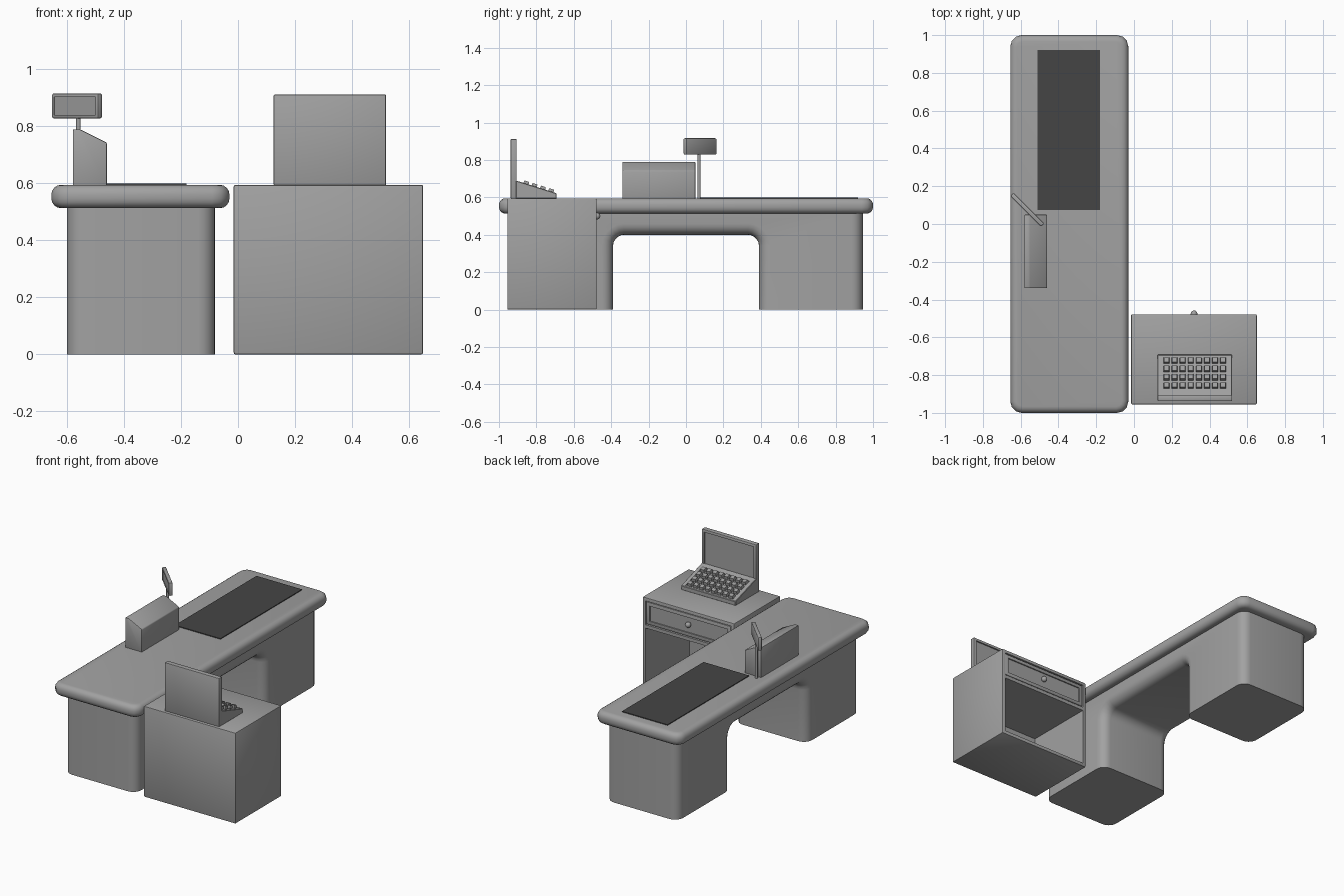
import bpy, bmesh, math
from mathutils import Vector, Matrix

if "Cube" in bpy.data.objects:
    bpy.data.objects.remove(bpy.data.objects["Cube"], do_unlink=True)


def material(name, value):
    m = bpy.data.materials.new(name)
    m.use_nodes = True
    m.diffuse_color = (value, value, value, 1)
    m.node_tree.nodes["Principled BSDF"].inputs["Base Color"].default_value = m.diffuse_color
    return m


GREY = material("mid_grey", 0.36)
DARK = material("belt_dark_grey", 0.06)


def finish(bm, name, mat=GREY):
    bmesh.ops.recalc_face_normals(bm, faces=bm.faces)
    mesh = bpy.data.meshes.new(name)
    bm.to_mesh(mesh)
    bm.free()
    ob = bpy.data.objects.new(name, mesh)
    bpy.context.collection.objects.link(ob)
    mesh.materials.append(mat)
    return ob


def bevel(bm, edges, width, segments):
    bmesh.ops.bevel(bm, geom=edges, offset=width, segments=segments,
                    profile=0.5, affect='EDGES', clamp_overlap=True)


def smooth(ob):
    bpy.ops.object.select_all(action='DESELECT')
    ob.select_set(True)
    bpy.context.view_layer.objects.active = ob
    bpy.ops.object.shade_smooth_by_angle(angle=math.radians(35))


def box_mesh(lo, hi):
    lo, hi = Vector(lo), Vector(hi)
    bm = bmesh.new()
    bmesh.ops.create_cube(bm, size=1, matrix=Matrix.Translation((lo + hi) / 2)
                          @ Matrix.Diagonal((*(hi - lo), 1)))
    return bm


def box(name, lo, hi, width=0.0, mat=GREY):
    bm = box_mesh(lo, hi)
    if width:
        bevel(bm, bm.edges[:], width, 2)
    return finish(bm, name, mat)


def prism(points, axis, start, end):
    """Extrude a 2D outline (a, z) along the x or y axis."""
    def place(a, z, d):
        return (d, a, z) if axis == 'x' else (a, d, z)
    bm = bmesh.new()
    face = bm.faces.new([bm.verts.new(place(a, z, start)) for a, z in points])
    out = bmesh.ops.extrude_face_region(bm, geom=[face])
    move = Vector(place(0, 0, end - start))
    for v in out["geom"]:
        if isinstance(v, bmesh.types.BMVert):
            v.co += move
    bmesh.ops.recalc_face_normals(bm, faces=bm.faces)
    return bm


def cut(ob, cutter):
    """Subtract a cutter from an object and discard it."""
    mod = ob.modifiers.new("recess", 'BOOLEAN')
    mod.operation, mod.solver, mod.object = 'DIFFERENCE', 'EXACT', cutter
    cutter.hide_render = True
    bpy.ops.object.select_all(action='DESELECT')
    bpy.context.view_layer.objects.active = ob
    bpy.ops.object.modifier_apply(modifier=mod.name)
    bpy.data.objects.remove(cutter, do_unlink=True)


# Counter top: rounded corners, then rounded rim
bm = box_mesh((-0.655, -1, 0.513), (-0.03, 1, 0.595))
bevel(bm, [e for e in bm.edges if abs(e.verts[0].co.z - e.verts[1].co.z) > 0.01], 0.06, 3)
bevel(bm, [e for e in bm.edges if abs(e.verts[0].co.z - e.verts[1].co.z) < 0.01], 0.034, 4)
smooth(finish(bm, "counter_top"))

# Counter base: one arched block with softened sides
half, spring, crown, r = 0.39, 0.34, 0.40, 0.06
arc = [(half - r + r * math.cos(t), spring + r * math.sin(t))
       for t in [i * math.pi / 10 for i in range(6)]]
outline = [(0.945, 0), (0.945, 0.53), (-0.945, 0.53), (-0.945, 0), (-half, 0)]
outline += [(-a, z) for a, z in arc] + arc[::-1] + [(half, 0)]
bm = prism(outline, 'x', -0.60, -0.08)
sides = [e for e in bm.edges
         if abs(e.verts[0].co.x - e.verts[1].co.x) < 0.01
         and not all(v.co.z < 0.01 or v.co.z > 0.52 for v in e.verts)
         or abs(e.verts[0].co.x - e.verts[1].co.x) < 0.01
         and abs(e.verts[0].co.z - e.verts[1].co.z) > 0.4]
bevel(bm, sides, 0.07, 5)
smooth(finish(bm, "counter_base"))

# Conveyor belt
box("conveyor_belt", (-0.51, 0.075, 0.593), (-0.18, 0.92, 0.600), mat=DARK)

# Scanner housing with sloping top
bm = prism([(-0.58, 0.59), (-0.46, 0.59), (-0.46, 0.743), (-0.555, 0.79), (-0.58, 0.79)],
           'y', -0.34, 0.05)
bevel(bm, bm.edges[:], 0.005, 2)
smooth(finish(bm, "scanner_housing"))

# Customer display on a pole, turned diagonally
bm = bmesh.new()
bmesh.ops.create_cone(bm, cap_ends=True, segments=16, radius1=0.008, radius2=0.008, depth=0.26,
                      matrix=Matrix.Translation((-0.56, 0.07, 0.715)))
smooth(finish(bm, "display_pole"))
display = box("customer_display", (-0.115, -0.012, 0.828), (0.115, 0.012, 0.916), 0.006)
cut(display, box("display_cutter", (-0.103, -0.03, 0.84), (0.103, -0.008, 0.904)))
display.data.transform(Matrix.Translation((-0.565, 0.075, 0)) @ Matrix.Rotation(-math.pi / 4, 4, 'Z'))
smooth(display)

# Cabinet with an open compartment and drawer recess at the back
cabinet = box("cabinet", (-0.015, -0.955, 0), (0.65, -0.478, 0.595), 0.006)
cut(cabinet, box("compartment_cutter", (0.007, -0.935, 0.022), (0.628, -0.4, 0.395)))
cut(cabinet, box("drawer_cutter", (0.007, -0.50, 0.417), (0.628, -0.4, 0.573)))
smooth(cabinet)
drawer = box("drawer_front", (0.012, -0.51, 0.422), (0.623, -0.48, 0.568), 0.004)
cut(drawer, box("panel_cutter", (0.035, -0.488, 0.445), (0.60, -0.4, 0.545)))
smooth(drawer)

# Drawer knob
bm = bmesh.new()
bmesh.ops.create_uvsphere(bm, u_segments=16, v_segments=10, radius=0.018,
                          matrix=Matrix.Translation((0.318, -0.476, 0.50)))
smooth(finish(bm, "drawer_knob"))

# Register screen facing the cashier
screen = box("register_screen", (0.125, -0.938, 0.593), (0.52, -0.905, 0.912), 0.005)
cut(screen, box("screen_cutter", (0.143, -0.914, 0.66), (0.502, -0.85, 0.894)))
smooth(screen)

# Sloping keyboard body with a shallow key bed
back, front = Vector((0, -0.91, 0.69)), Vector((0, -0.692, 0.622))
bm = prism([(-0.91, 0.593), (-0.692, 0.593), front.yz[:], back.yz[:]], 'x', 0.125, 0.52)
bevel(bm, bm.edges[:], 0.003, 1)
keyboard = finish(bm, "keyboard_body")
tilt = Matrix.Rotation(math.atan2(front.z - back.z, front.y - back.y), 4, 'X')


def on_slope(x, y):
    z = back.lerp(front, (y - back.y) / (front.y - back.y)).z
    return Matrix.Translation((x, y, z)) @ tilt


bed = box("bed_cutter", (-0.172, -0.09, -0.005), (0.172, 0.09, 0.03))
bed.data.transform(on_slope(0.3225, -0.789))
cut(keyboard, bed)

# Keys
bm = bmesh.new()
for col in range(8):
    for row in range(4):
        place = on_slope(0.172 + 0.0428 * col, -0.722 - 0.0445 * row)
        key = bmesh.ops.create_cube(bm, size=1, matrix=place @ Matrix.Translation((0, 0, 0.002))
                                    @ Matrix.Diagonal((0.033, 0.033, 0.024, 1)))
        top = sorted(key["verts"], key=lambda v: (place.inverted() @ v.co).z)[4:]
        middle = sum((v.co for v in top), Vector()) / 4
        for v in top:
            v.co = v.co.lerp(middle, 0.22)
finish(bm, "keys")
